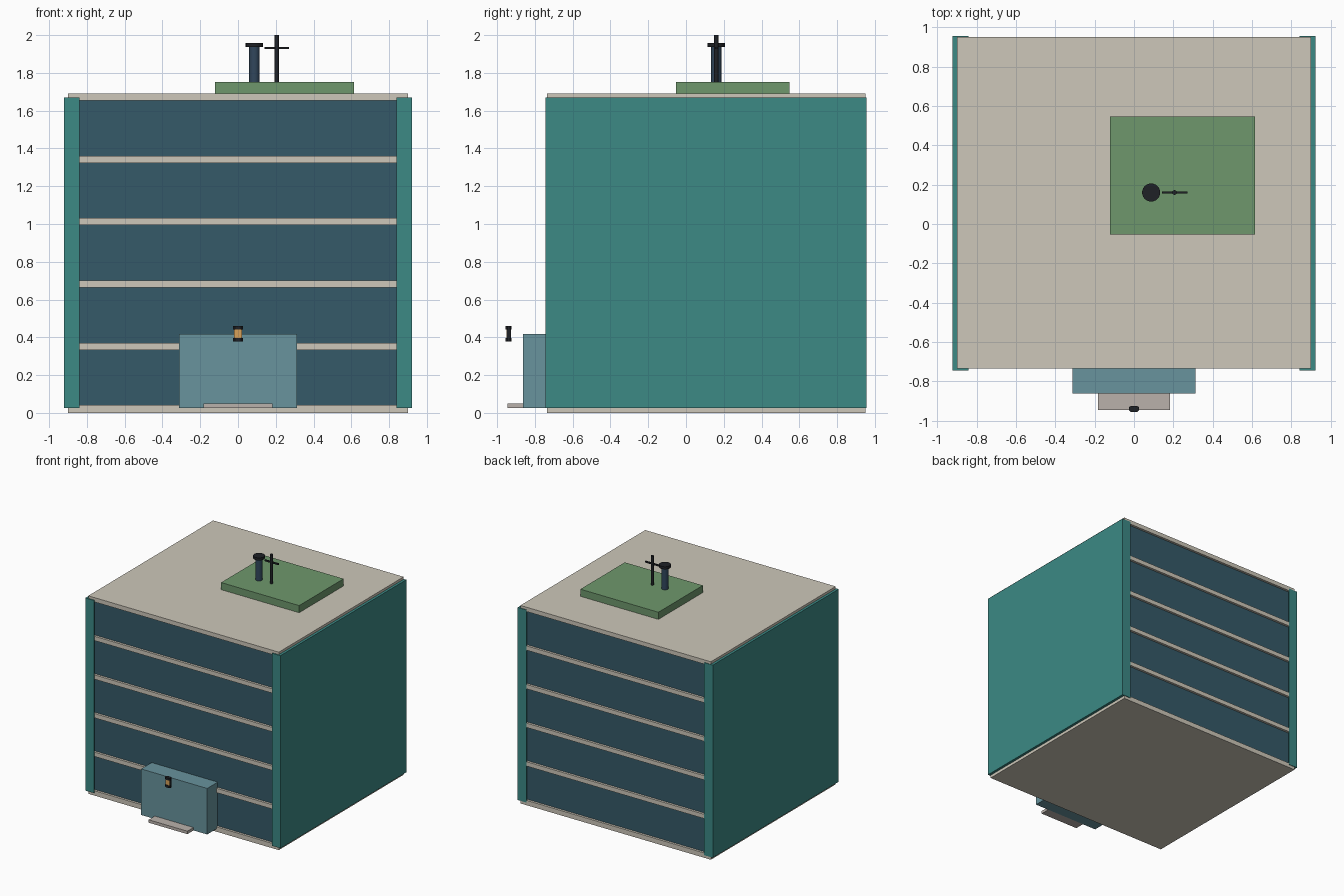
import bpy, bmesh, math

if "Cube" in bpy.data.objects:
    bpy.data.objects.remove(bpy.data.objects["Cube"])


def material(name, rgb):
    # sRGB 0-255 to linear viewport colour
    m = bpy.data.materials.new(name)
    m.diffuse_color = [(c / 255) ** 2.2 for c in rgb] + [1]
    m.use_nodes = True
    m.node_tree.nodes["Principled BSDF"].inputs["Base Color"].default_value = m.diffuse_color
    return m


STONE = material("stone", (204, 198, 184))
GLASS = material("dark_glass", (56, 90, 104))
TEAL = material("teal_panel", (62, 136, 132))
PORCH = material("porch_blue", (104, 146, 156))
STEP = material("step_stone", (184, 176, 170))
GREEN = material("roof_green", (110, 150, 108))
PIPE = material("pipe_blue", (52, 72, 92))
BLACK = material("black_metal", (36, 38, 42))
AMBER = material("amber", (214, 160, 90))


def finish(name, bm, mat):
    me = bpy.data.meshes.new(name)
    bmesh.ops.recalc_face_normals(bm, faces=bm.faces)
    bm.to_mesh(me)
    bm.free()
    ob = bpy.data.objects.new(name, me)
    bpy.context.collection.objects.link(ob)
    me.materials.append(mat)
    return ob


def prism(name, pts, z0, z1, mat):
    bm = bmesh.new()
    face = bm.faces.new([bm.verts.new((x, y, z0)) for x, y in pts])
    top = bmesh.ops.extrude_face_region(bm, geom=[face])["geom"]
    verts = [v for v in top if isinstance(v, bmesh.types.BMVert)]
    bmesh.ops.translate(bm, verts=verts, vec=(0, 0, z1 - z0))
    if not face.is_valid or len(bm.faces) < len(pts) + 2:
        bm.faces.new([v for v in bm.verts if v not in verts])
    return finish(name, bm, mat)


def box(name, x0, x1, y0, y1, z0, z1, mat):
    return prism(name, [(x0, y0), (x1, y0), (x1, y1), (x0, y1)], z0, z1, mat)


def cylinder(name, x, y, r, z0, z1, mat, sides=24):
    pts = [(x + r * math.cos(2 * math.pi * i / sides),
            y + r * math.sin(2 * math.pi * i / sides)) for i in range(sides)]
    ob = prism(name, pts, z0, z1, mat)
    bpy.context.view_layer.objects.active = ob
    ob.select_set(True)
    bpy.ops.object.shade_smooth_by_angle(angle=math.radians(35))
    ob.select_set(False)
    return ob


# Floor slabs with recessed glazing between them
PITCH, THICK = 0.33, 0.037
for i in range(6):
    z = 0.004 + i * PITCH
    box(f"floor_slab_{i}", -0.9, 0.9, -0.735, 0.95, z if i else 0, z + THICK, STONE)
    if i < 5:
        box(f"glazing_{i}", -0.895, 0.895, -0.715, 0.93, z + THICK, z + PITCH, GLASS)

# Side walls: C-shaped profile wrapping the corners
for s, side in ((-1, "left"), (1, "right")):
    pts = [(0.84, -0.744), (0.922, -0.744), (0.922, 0.955), (0.84, 0.955),
           (0.84, 0.945), (0.9, 0.945), (0.9, -0.734), (0.84, -0.734)]
    prism(f"side_wall_{side}", [(s * x, y) for x, y in pts], 0.025, 1.67, TEAL)

# Entrance block and step
box("entrance_block", -0.312, 0.312, -0.862, -0.72, 0.025, 0.418, PORCH)
box("entrance_step", -0.183, 0.183, -0.945, -0.86, 0.025, 0.05, STEP)

# Lantern above the entrance
box("lantern_body", -0.022, 0.022, -0.948, -0.927, 0.38, 0.458, BLACK)
cap = [(-0.017, -0.955), (0.017, -0.955), (0.026, -0.946),
       (0.026, -0.932), (0.017, -0.925), (-0.017, -0.925),
       (-0.026, -0.932), (-0.026, -0.946)]
prism("lantern_base", cap, 0.377, 0.397, BLACK)
prism("lantern_top", cap, 0.441, 0.461, BLACK)
box("lantern_light", -0.02, 0.02, -0.951, -0.94, 0.397, 0.441, AMBER)

# Roof garden, vent and antenna
box("roof_garden", -0.122, 0.615, -0.053, 0.547, 1.685, 1.752, GREEN)
cylinder("vent_pipe", 0.087, 0.16, 0.028, 1.75, 1.94, PIPE)
cylinder("vent_cap", 0.087, 0.16, 0.046, 1.936, 1.958, BLACK)
cylinder("antenna_mast", 0.206, 0.16, 0.012, 1.75, 2.0, BLACK, 12)
box("antenna_crossbar", 0.141, 0.271, 0.154, 0.166, 1.926, 1.938, BLACK)
